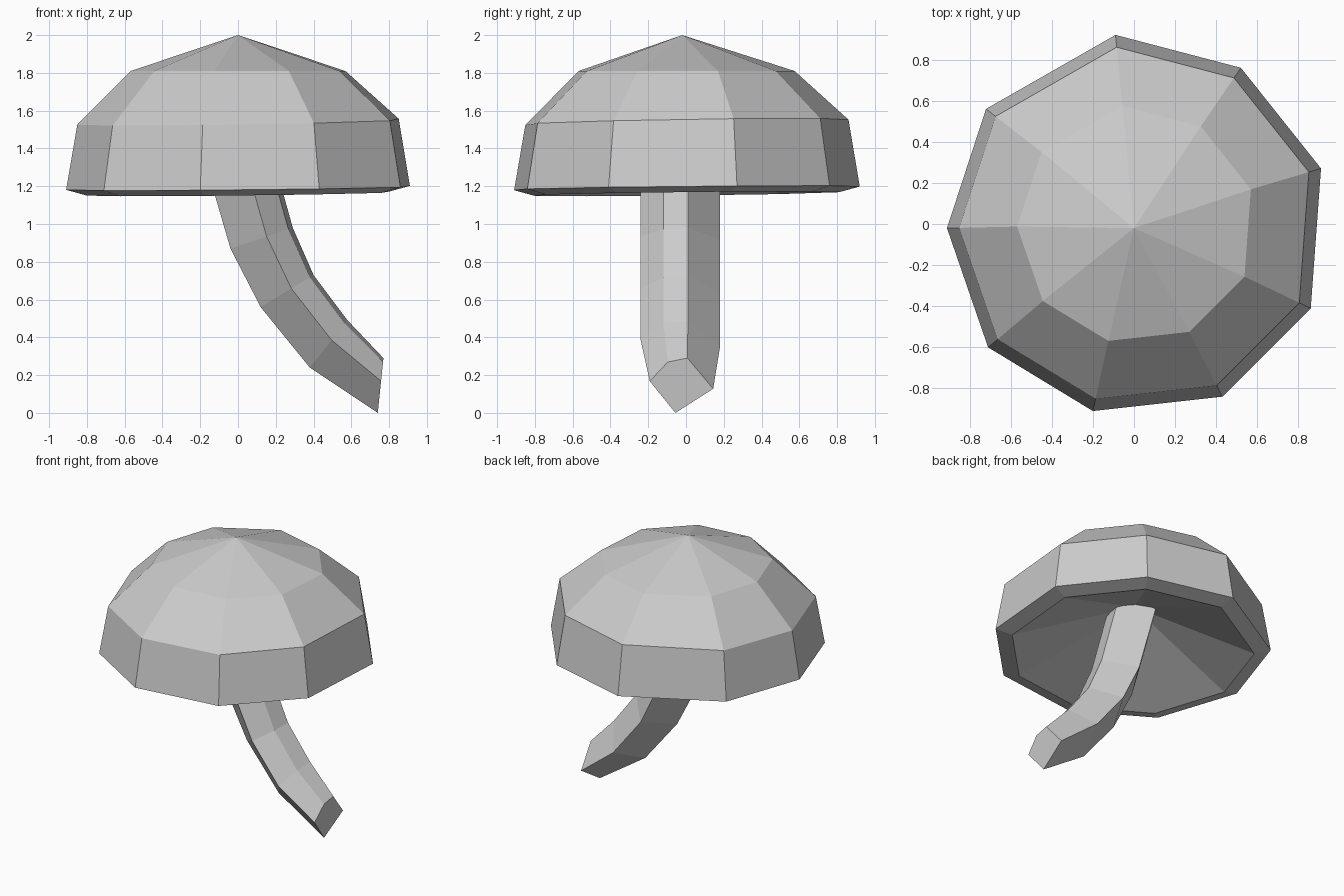
import bpy, bmesh
from mathutils import Vector

if "Cube" in bpy.data.objects:
    bpy.data.objects.remove(bpy.data.objects["Cube"])


def loft(name, rings, start_tip=None, end_tip=None):
    """Skin a list of equal-length rings; close each end with a tip or a flat face."""
    bm = bmesh.new()
    loops = [[bm.verts.new(p) for p in ring] for ring in rings]
    n = len(loops[0])
    for a, b in zip(loops, loops[1:]):
        for i in range(n):
            j = (i + 1) % n
            bm.faces.new((a[i], a[j], b[j], b[i]))
    for loop, tip in ((loops[0], start_tip), (loops[-1], end_tip)):
        if tip is None:
            bm.faces.new(loop)
        else:
            v = bm.verts.new(tip)
            for i in range(n):
                bm.faces.new((loop[i], loop[(i + 1) % n], v))
    bmesh.ops.recalc_face_normals(bm, faces=bm.faces)
    mesh = bpy.data.meshes.new(name)
    bm.to_mesh(mesh)
    bm.free()
    obj = bpy.data.objects.new(name, mesh)
    bpy.context.collection.objects.link(obj)
    return obj


# Cap: slightly uneven nine-sided outline, stacked and scaled, hollow underneath
outline = [(-0.09, 0.92), (0.52, 0.76), (0.91, 0.27), (0.86, -0.41), (0.43, -0.84),
           (-0.20, -0.91), (-0.71, -0.60), (-0.91, -0.02), (-0.72, 0.56)]


def cap_ring(scale, z, tilt):
    return [(x * scale, y * scale, z + tilt * (x + y)) for x, y in outline]


loft("mushroom_cap",
     [cap_ring(0.88, 1.16, 0.01),     # inner lip
      cap_ring(1.0, 1.19, 0.01),      # rim
      cap_ring(0.935, 1.54, 0.015),   # side
      cap_ring(0.625, 1.81, 0.0)],    # shoulder
     start_tip=(0, 0, 1.50), end_tip=(0, -0.02, 2.0))

# Stem: five-sided section swept between an under-side rail and an upper rail
under = [(-0.20, 1.42), (-0.04, 0.87), (0.12, 0.56), (0.38, 0.24), (0.74, 0.0)]
upper = [(0.14, 1.52), (0.29, 0.98), (0.40, 0.73), (0.58, 0.49), (0.77, 0.29)]
section = [(-0.07, 0.0), (-0.24, 0.58), (-0.12, 0.93), (0.01, 1.0), (0.18, 0.44)]
rings = []
for k, (u, t) in enumerate(zip(under, upper)):
    width = 0.8 if k == len(under) - 1 else 1.0
    ring = []
    for y, f in section:
        p = Vector(u).lerp(Vector(t), f)
        ring.append((p.x, y * width, p.y))
    rings.append(ring)
loft("mushroom_stem", rings)
